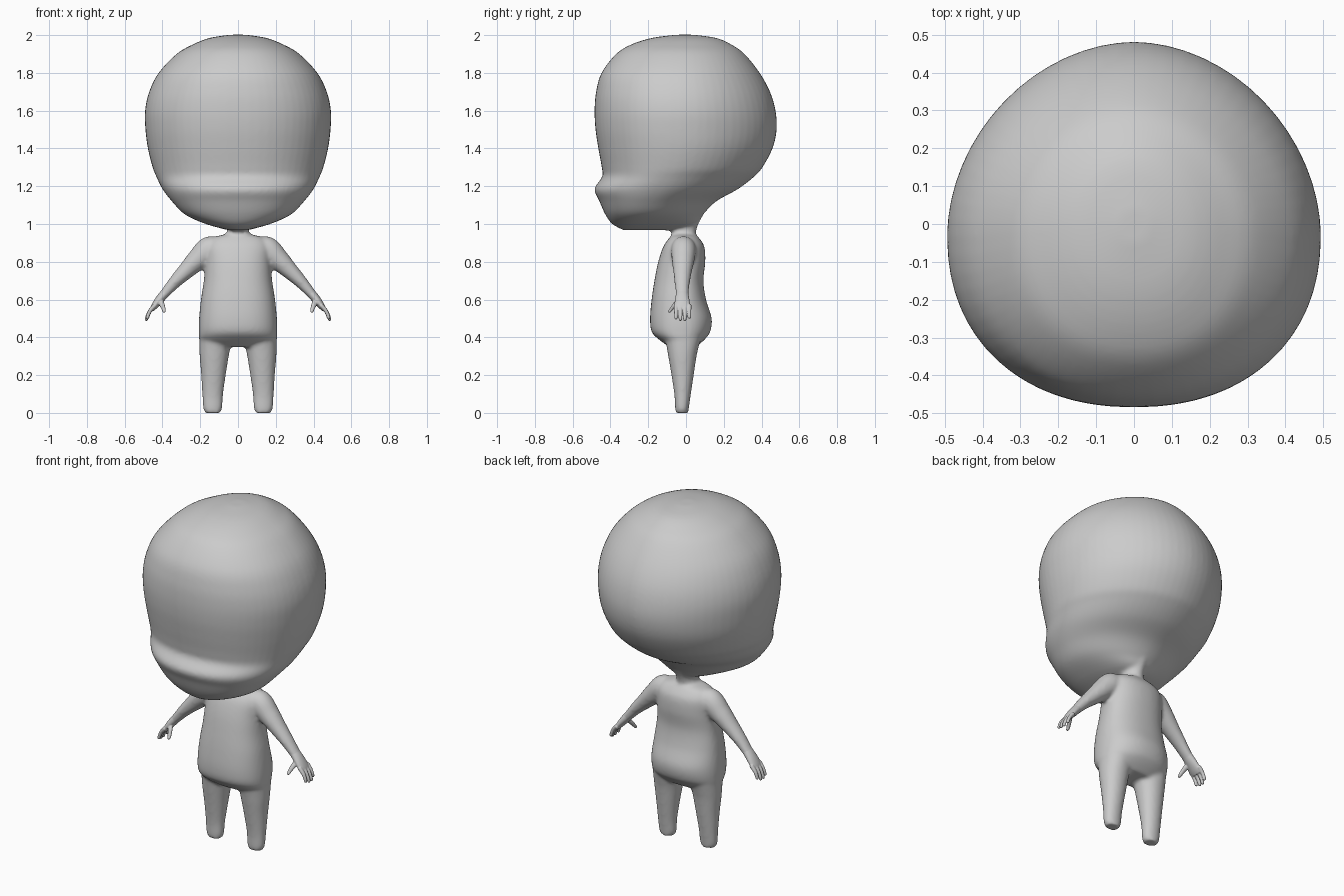
import bpy, bmesh, math
from mathutils import Vector

cube = bpy.data.objects.get("Cube")
if cube:
    bpy.data.objects.remove(cube, do_unlink=True)

skin = bpy.data.materials.new("plain_grey")
skin.use_nodes = True
GREY = (0.6, 0.6, 0.6, 1)
skin.diffuse_color = GREY
skin.node_tree.nodes["Principled BSDF"].inputs["Base Color"].default_value = GREY


def spline(rows, steps=6):
    """Smoothly interpolate rows of numbers."""
    out = []
    for i in range(len(rows) - 1):
        a, b = rows[max(i - 1, 0)], rows[i]
        c, d = rows[i + 1], rows[min(i + 2, len(rows) - 1)]
        for s in range(steps):
            t = s / steps
            out.append([0.5 * (2 * q + (r - p) * t + (2 * p - 5 * q + 4 * r - e) * t ** 2
                               + (3 * q - p - 3 * r + e) * t ** 3)
                        for p, q, r, e in zip(a, b, c, d)])
    return out + [list(rows[-1])]


def skin_rings(bm, rings):
    """Join point rings into a closed tube."""
    loops = [[bm.verts.new(p) for p in ring] for ring in rings]
    n = len(loops[0])
    for a, b in zip(loops, loops[1:]):
        for i in range(n):
            j = (i + 1) % n
            bm.faces.new((a[i], a[j], b[j], b[i]))
    bm.faces.new(loops[0][::-1])
    bm.faces.new(loops[-1])


def power(v, e):
    return math.copysign(abs(v) ** (2 / e), v)


def stack(bm, rows, cx=0.0, ef=2.2, eb=1.9, n=64):
    """Horizontal sections: z, centre x, half width, front y, widest y, back y."""
    rings = []
    for z, x, w, front, mid, back in spline(rows):
        ring = []
        for i in range(n):
            a = 2 * math.pi * i / n
            c, s = math.cos(a), math.sin(a)
            e = ef if s < 0 else eb
            depth = mid - front if s < 0 else back - mid
            ring.append((cx + x + w * power(c, e), mid + depth * power(s, e), z))
        rings.append(ring)
    skin_rings(bm, rings)


def limb(bm, rows, side, n=24):
    """Sections along a path: x, y, z, thickness radius, depth radius."""
    rows = spline(rows)
    rings = []
    for k, (x, y, z, r, ry) in enumerate(rows):
        p, q = rows[max(k - 1, 0)], rows[min(k + 1, len(rows) - 1)]
        d = Vector((q[0] - p[0], 0, q[2] - p[2])).normalized()
        across = Vector((-d.z, 0, d.x))
        ring = []
        for i in range(n):
            a = 2 * math.pi * i / n
            v = Vector((x, y, z)) + across * r * math.cos(a) + Vector((0, ry, 0)) * math.sin(a)
            ring.append((side * v.x, v.y, v.z))
        rings.append(ring)
    skin_rings(bm, rings)


def finish(bm, name, voxel, smooth):
    """Fuse the overlapping volumes into one soft skin."""
    bmesh.ops.recalc_face_normals(bm, faces=bm.faces)
    mesh = bpy.data.meshes.new(name)
    bm.to_mesh(mesh)
    bm.free()
    mesh.materials.append(skin)
    ob = bpy.data.objects.new(name, mesh)
    bpy.context.collection.objects.link(ob)
    rm = ob.modifiers.new("fuse", 'REMESH')
    rm.mode = 'VOXEL'
    rm.voxel_size = voxel
    rm.use_smooth_shade = True
    sm = ob.modifiers.new("soften", 'SMOOTH')
    sm.factor = 0.5
    sm.iterations = smooth


bm = bmesh.new()
# Head: crown, flat face, muzzle ledge and sloping underside
stack(bm, [
    (2.002, 0, .04, -.05, 0, .04), (1.985, 0, .15, -.18, -.01, .16),
    (1.95, 0, .24, -.29, -.02, .24), (1.9, 0, .325, -.37, -.02, .31),
    (1.8, 0, .42, -.447, -.03, .39), (1.7, 0, .47, -.476, -.03, .445),
    (1.6, 0, .492, -.484, -.03, .474), (1.5, 0, .49, -.479, -.03, .48),
    (1.4, 0, .477, -.464, -.03, .458), (1.3, 0, .452, -.446, -.05, .405),
    (1.25, 0, .432, -.444, -.08, .36), (1.185, 0, .4, -.484, -.12, .275),
    (1.12, 0, .35, -.458, -.17, .16), (1.05, 0, .28, -.427, -.2, .09),
    (1.0, 0, .17, -.39, -.22, .05), (.967, 0, .05, -.33, -.2, -.05)])
# Neck
stack(bm, [(.88, 0, .09, -.07, -.02, .06), (.935, 0, .07, -.075, -.015, .052),
           (.97, 0, .056, -.075, -.015, .056), (1.01, 0, .062, -.08, -.015, .07),
           (1.08, 0, .1, -.09, -.015, .11)])
# Torso: shoulders, belly and seat
stack(bm, [
    (.945, 0, .07, -.07, -.01, .05), (.925, 0, .14, -.09, -.01, .07),
    (.88, 0, .172, -.12, -.01, .097), (.8, 0, .174, -.147, -.01, .102),
    (.7, 0, .181, -.167, -.015, .092), (.6, 0, .196, -.182, -.02, .106),
    (.5, 0, .206, -.19, -.02, .136), (.43, 0, .208, -.182, -.02, .128),
    (.39, 0, .203, -.145, -.02, .1), (.35, 0, .16, -.09, -.02, .055)], ef=2.4, eb=2.2)
# Legs and arms
for side in (1, -1):
    stack(bm, [
        (.44, side * .12, .085, -.12, -.02, .09), (.36, side * .122, .083, -.104, -.018, .07),
        (.3, side * .126, .077, -.094, -.018, .056), (.2, side * .13, .065, -.077, -.018, .041),
        (.1, side * .134, .055, -.062, -.02, .026), (.03, side * .134, .051, -.058, -.022, .016),
        (0, side * .134, .041, -.056, -.022, .012)], ef=2.1, eb=2.1, n=32)
    limb(bm, [
        (.09, -.015, .875, .05, .05), (.15, -.013, .865, .07, .066),
        (.215, -.015, .81, .058, .06), (.275, -.018, .752, .045, .05),
        (.335, -.02, .692, .034, .041), (.385, -.02, .635, .026, .035),
        (.415, -.02, .6, .022, .035)], side)
finish(bm, "body", .01, 6)

# Hands: palm, four fingers and a thumb
for side, name in ((1, "left_hand"), (-1, "right_hand")):
    bm = bmesh.new()
    limb(bm, [(.37, -.02, .652, .024, .03), (.4, -.02, .618, .024, .035),
              (.425, -.02, .588, .021, .04), (.446, -.019, .56, .016, .042),
              (.457, -.018, .543, .01, .038)], side)
    for k in range(4):
        y, reach = -.053 + .0235 * k, (.9, 1, 1, .85)[k]
        limb(bm, [(.44 + dx * reach, y, .57 - dz * reach, r, r) for dx, dz, r in
                  ((0, 0, .012), (.026, .03, .0105), (.04, .058, .0095),
                   (.045, .077, .0085), (.046, .083, .004))], side, 12)
    limb(bm, [(.415, -.035, .6, .016, .016), (.402, -.06, .572, .014, .014),
              (.394, -.077, .55, .011, .011), (.391, -.087, .536, .009, .009),
              (.39, -.089, .531, .004, .004)], side, 12)
    finish(bm, name, .0035, 2)
